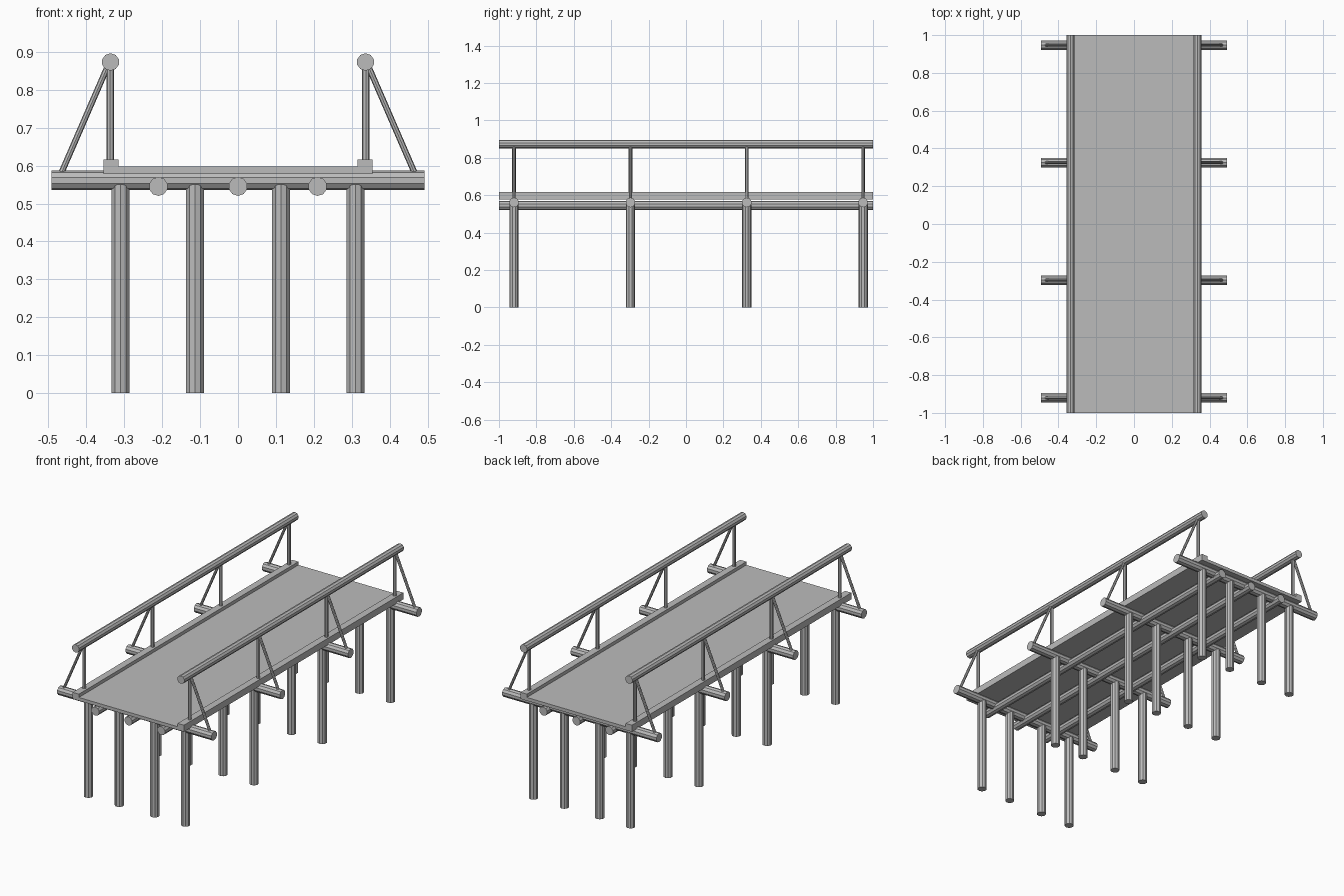
import bpy
from math import pi
from mathutils import Vector

cube = bpy.data.objects.get("Cube")
if cube:
    bpy.data.objects.remove(cube, do_unlink=True)

grey = bpy.data.materials.new("plain_grey")
grey.use_nodes = True
colour = (0.5, 0.5, 0.5, 1)
grey.diffuse_color = colour
grey.node_tree.nodes["Principled BSDF"].inputs["Base Color"].default_value = colour


def finish(name):
    ob = bpy.context.object
    ob.name = name
    ob.data.materials.append(grey)
    return ob


def log(name, start, end, radius, sides=10):
    """A faceted pole between two points."""
    a, b = Vector(start), Vector(end)
    d = b - a
    bpy.ops.mesh.primitive_cylinder_add(
        vertices=sides, radius=radius, depth=d.length, location=(a + b) / 2,
        rotation=d.to_track_quat('Z', 'Y').to_euler())
    return finish(name)


def plank(name, low, high):
    """A box between two corners."""
    a, b = Vector(low), Vector(high)
    bpy.ops.mesh.primitive_cube_add(size=1, location=(a + b) / 2)
    bpy.context.object.scale = b - a
    return finish(name)


# Walkway and the bearers beneath it
plank("deck", (-0.32, -1, 0.578), (0.32, 1, 0.597))
for x in (-0.21, 0, 0.21):
    log("bearer", (x, -1, 0.545), (x, 1, 0.545), 0.025)

# Curbs and handrails
for side, label in ((1, "left"), (-1, "right")):
    inner, outer = sorted((side * 0.315, side * 0.355))
    plank(label + "_curb", (inner, -1, 0.578), (outer, 1, 0.616))
    log(label + "_handrail", (side * 0.336, -1, 0.873), (side * 0.336, 1, 0.873), 0.023)

# Repeated supporting frames
for y in (-0.92, -0.297, 0.325, 0.947):
    log("crossbeam", (-0.492, y, 0.561), (0.492, y, 0.561), 0.026)
    for x in (-0.31, -0.113, 0.113, 0.31):
        log("pile", (x, y, 0), (x, y, 0.55), 0.025)
    for side, label in ((1, "left"), (-1, "right")):
        log(label + "_rail_post", (side * 0.337, y, 0.6), (side * 0.337, y, 0.87), 0.01, 8)
        log(label + "_rail_brace", (side * 0.468, y, 0.575), (side * 0.34, y, 0.87), 0.008, 8)
